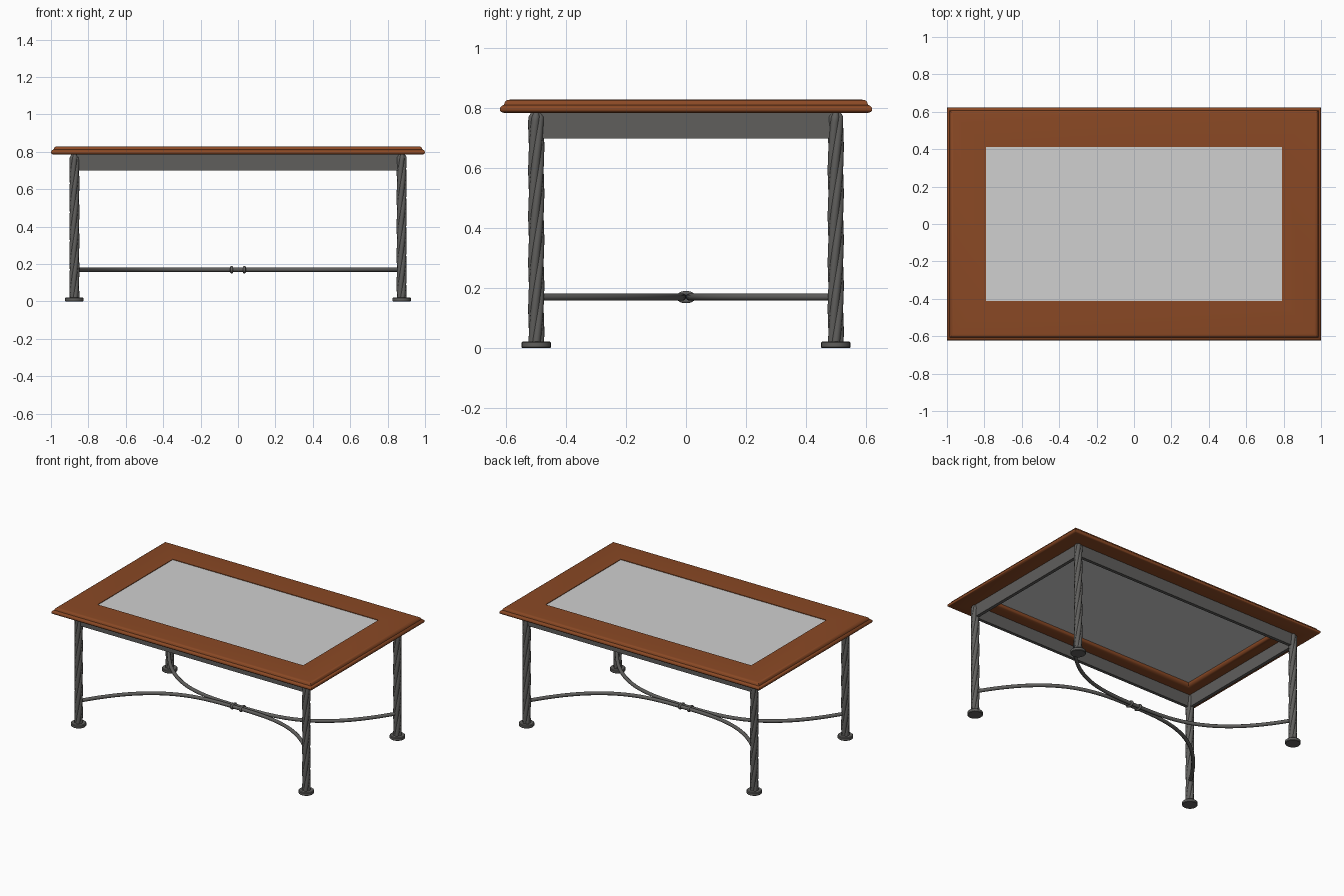
import bpy, bmesh, math

if "Cube" in bpy.data.objects:
    bpy.data.objects.remove(bpy.data.objects["Cube"])

def material(name, rgb):
    m = bpy.data.materials.new(name)
    m.diffuse_color = (*rgb, 1)
    m.use_nodes = True
    m.node_tree.nodes["Principled BSDF"].inputs["Base Color"].default_value = m.diffuse_color
    return m

WOOD = material("brown wood", (0.255, 0.066, 0.018))
IRON = material("dark iron", (0.115, 0.113, 0.108))
GLASS = material("pale grey panel", (0.63, 0.63, 0.63))
LX, LY = 0.875, 0.5

def finish(bm, name, mat, angle=35):
    bmesh.ops.recalc_face_normals(bm, faces=bm.faces)
    me = bpy.data.meshes.new(name)
    bm.to_mesh(me)
    bm.free()
    ob = bpy.data.objects.new(name, me)
    bpy.context.collection.objects.link(ob)
    me.materials.append(mat)
    bpy.ops.object.select_all(action='DESELECT')
    ob.select_set(True)
    bpy.context.view_layer.objects.active = ob
    bpy.ops.object.shade_smooth_by_angle(angle=math.radians(angle))
    return ob

def skin(rings, closed=False, caps=True):
    """Bridge successive rings of points into a surface."""
    bm = bmesh.new()
    vs = [[bm.verts.new(p) for p in r] for r in rings]
    n = len(vs[0])
    for i in range(len(vs) if closed else len(vs) - 1):
        a, b = vs[i], vs[(i + 1) % len(vs)]
        for j in range(n):
            k = (j + 1) % n
            bm.faces.new((a[j], a[k], b[k], b[j]))
    if caps and not closed:
        bm.faces.new(vs[0])
        bm.faces.new(vs[-1])
    return bm

def box(name, mat, size, loc):
    bm = bmesh.new()
    bmesh.ops.create_cube(bm, size=1)
    for v in bm.verts:
        v.co = [v.co[i] * size[i] + loc[i] for i in range(3)]
    return finish(bm, name, mat)

# Wooden top frame: moulded profile (inset from outer edge, height) with mitred corners
profile = [(0.014, 0.785), (0.005, 0.788), (0.001, 0.793), (0, 0.798), (0.002, 0.804),
           (0.007, 0.809), (0.014, 0.812), (0.016, 0.818), (0.019, 0.824), (0.026, 0.828),
           (0.034, 0.829), (0.21, 0.829), (0.21, 0.806), (0.207, 0.797), (0.198, 0.789),
           (0.185, 0.785)]
rings = [[(sx * (1 - d), sy * (0.622 - d), z) for sx, sy in ((-1, -1), (1, -1), (1, 1), (-1, 1))]
         for d, z in profile]
finish(skin(rings, closed=True), "top_frame", WOOD)

# Inset panel
box("top_panel", GLASS, (1.582, 0.826, 0.012), (0, 0, 0.819))

# Apron boards under the top
for s, side in ((-1, "front"), (1, "back")):
    box(side + "_apron", IRON, (2 * LX, 0.022, 0.087), (0, s * LY, 0.7435))
for s, side in ((-1, "left"), (1, "right")):
    box(side + "_apron", IRON, (0.022, 2 * LY, 0.087), (s * LX, 0, 0.7435))

# Twisted fluted legs and round feet
def leg(name, x, y):
    rings, n, lobes = [], 40, 5
    for i in range(57):
        t = i / 56
        z = 0.015 + t * 0.771
        shrink = 1 - 0.35 * max(0, (t - 0.975) / 0.025) ** 2
        ring = []
        for j in range(n):
            a = 2 * math.pi * j / n
            r = (0.0222 + 0.0048 * abs(math.cos(lobes * a / 2))) * shrink
            b = a + t * 2 * math.pi
            ring.append((x + r * math.cos(b), y + r * math.sin(b), z))
        rings.append(ring)
    finish(skin(rings), name + "_leg", IRON, 40)
    foot = [(0.046, 0), (0.049, 0.003), (0.049, 0.018), (0.045, 0.022)]
    finish(skin([[(x + r * math.cos(a * math.pi / 12), y + r * math.sin(a * math.pi / 12), z)
                  for a in range(24)] for r, z in foot]), name + "_foot", IRON)

for sx, a in ((-1, "left"), (1, "right")):
    for sy, b in ((-1, "front"), (1, "back")):
        leg(b + "_" + a, sx * LX, sy * LY)

# Round bars swept along a path
def bar(name, pts, radius, cyclic=False):
    cu = bpy.data.curves.new(name, 'CURVE')
    cu.dimensions = '3D'
    cu.bevel_depth = radius
    cu.bevel_resolution = 3
    sp = cu.splines.new('POLY')
    sp.points.add(len(pts) - 1)
    for p, co in zip(sp.points, pts):
        p.co = (*co, 1)
    sp.use_cyclic_u = cyclic
    sp.use_smooth = True
    ob = bpy.data.objects.new(name, cu)
    bpy.context.collection.objects.link(ob)
    cu.materials.append(IRON)

# Bowed stretchers that meet in the middle
for s, side in ((-1, "front"), (1, "back")):
    path = []
    for i in range(-24, 25):
        u = i / 24
        path.append((LX * u, s * (0.011 + (LY - 0.011) * abs(u) ** 3), 0.17))
    bar(side + "_stretcher", path, 0.012)

# Collars binding the stretchers
for s, side in ((-1, "left"), (1, "right")):
    bar(side + "_collar", [(s * 0.034, 0.025 * math.cos(i * math.pi / 12),
                            0.17 + 0.013 * math.sin(i * math.pi / 12)) for i in range(24)],
        0.008, True)
